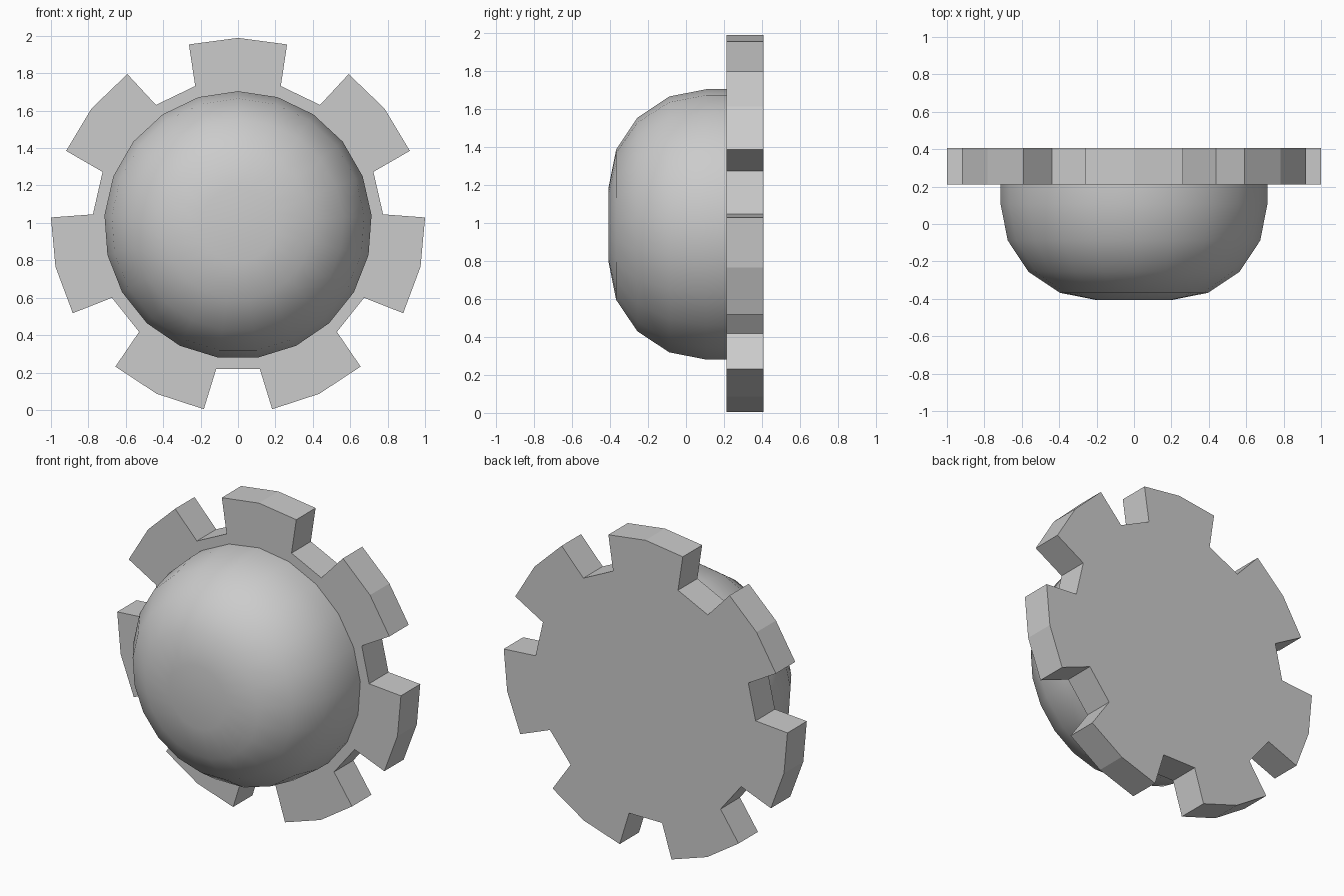
import bpy, bmesh
from math import sin, cos, radians, pi

if "Cube" in bpy.data.objects:
    bpy.data.objects.remove(bpy.data.objects["Cube"])

CZ = 0.988            # height of the wheel axis
Y_FRONT, Y_PLATE, Y_BACK = -0.407, 0.212, 0.407


def polar(r, a, y):
    """Point at radius r, angle a clockwise from the top, depth y."""
    return (r * sin(a), y, CZ + r * cos(a))


def finish(bm, name):
    bmesh.ops.recalc_face_normals(bm, faces=bm.faces)
    me = bpy.data.meshes.new(name)
    bm.to_mesh(me)
    bm.free()
    ob = bpy.data.objects.new(name, me)
    bpy.context.collection.objects.link(ob)
    return ob


def bridge(bm, a, b):
    n = len(a)
    return [bm.faces.new((a[i], a[(i + 1) % n], b[(i + 1) % n], b[i])) for i in range(n)]


# Toothed plate: seven teeth, slightly narrower at the tip angle than at the root
tooth = [(0.778, -17.1), (1.001, -15.2), (1.001, 0), (1.001, 15.2), (0.778, 17.1)]
outline = [(r, radians(a + k * 360 / 7)) for k in range(7) for r, a in tooth]
bm = bmesh.new()
front = [bm.verts.new(polar(r, a, Y_PLATE)) for r, a in outline]
back = [bm.verts.new(polar(r, a, Y_BACK)) for r, a in outline]
bm.faces.new(front)
bm.faces.new(back)
bridge(bm, front, back)
finish(bm, "toothed_plate")

# Dome: 21-sided drum with a four-step rounded front rim
SIDES, FLAT_R, ROUND_R = 21, 0.2, 0.516
profile = [(FLAT_R + ROUND_R * sin(i * pi / 8),
            Y_FRONT + ROUND_R * (1 - cos(i * pi / 8))) for i in range(5)]
profile.append((FLAT_R + ROUND_R, Y_PLATE))
bm = bmesh.new()
rings = [[bm.verts.new(polar(r, 2 * pi * k / SIDES, y)) for k in range(SIDES)]
         for r, y in profile]
for a, b in zip(rings, rings[1:]):
    bridge(bm, a, b)
bm.faces.new(rings[0])
bm.faces.new(rings[-1])
dome = finish(bm, "dome")
bpy.context.view_layer.objects.active = dome
dome.select_set(True)
bpy.ops.object.shade_smooth_by_angle(angle=radians(35))
